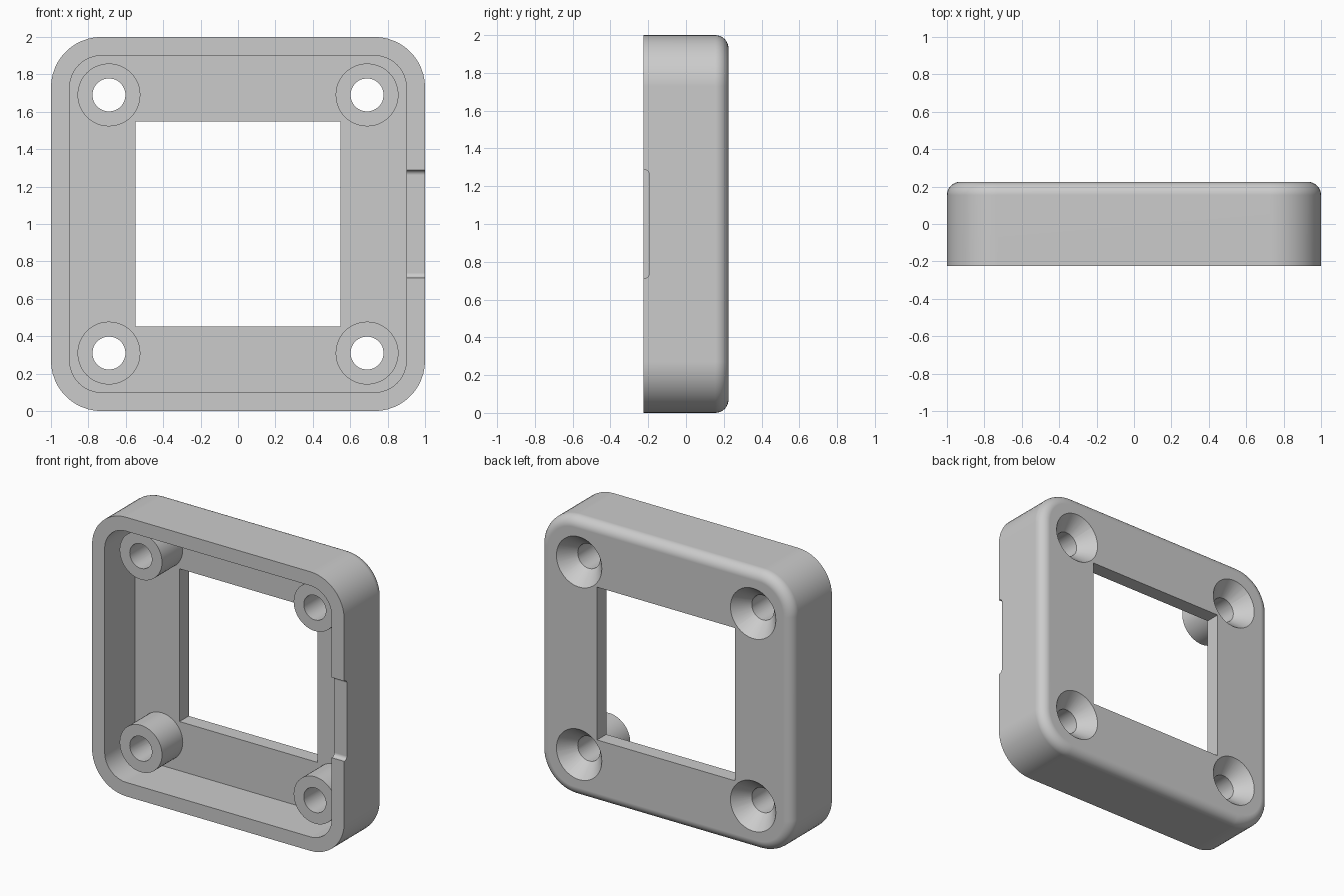
import bpy, bmesh, math
from mathutils import Matrix, Vector

if "Cube" in bpy.data.objects:
    bpy.data.objects.remove(bpy.data.objects["Cube"], do_unlink=True)

MID = 1.0               # height of the centre
FRONT, BACK = -0.225, 0.225
FLOOR = 0.12            # inside face of the back panel
BOSS_FRONT = -0.115
SCREW = 0.69            # screw offset from the centre
HOLE_R = 0.088
FILLET = 0.07

grey = bpy.data.materials.new("plain_grey")
grey.use_nodes = True
colour = (0.6, 0.6, 0.6, 1)
grey.diffuse_color = colour
grey.node_tree.nodes["Principled BSDF"].inputs["Base Color"].default_value = colour


def finish(name, bm):
    bmesh.ops.recalc_face_normals(bm, faces=bm.faces)
    mesh = bpy.data.meshes.new(name)
    bm.to_mesh(mesh)
    bm.free()
    mesh.materials.append(grey)
    obj = bpy.data.objects.new(name, mesh)
    bpy.context.collection.objects.link(obj)
    return obj


def rounded_rect(half_x, half_z, radius, steps=12):
    """Outline in the XZ plane with rounded corners."""
    points = []
    for i, (sx, sz) in enumerate([(1, 1), (-1, 1), (-1, -1), (1, -1)]):
        for k in range(steps + 1):
            a = math.pi / 2 * (i + k / steps)
            points.append((sx * (half_x - radius) + radius * math.cos(a),
                           sz * (half_z - radius) + radius * math.sin(a)))
    return points


def loft(name, rings):
    """Closed solid through rings of (y, half size, corner radius)."""
    bm = bmesh.new()
    loops = [[bm.verts.new((x, y, z + MID)) for x, z in rounded_rect(half, half, r)]
             for y, half, r in rings]
    for a, b in zip(loops, loops[1:]):
        for i in range(len(a)):
            j = (i + 1) % len(a)
            bm.faces.new((a[i], a[j], b[j], b[i]))
    bm.faces.new(loops[0])
    bm.faces.new(loops[-1])
    return finish(name, bm)


def cylinder(name, x, z, y0, y1, r0, r1):
    """Round solid along y, radius r0 at y0 and r1 at y1."""
    bm = bmesh.new()
    place = Matrix.Translation((x, (y0 + y1) / 2, z)) @ Matrix.Rotation(-math.pi / 2, 4, "X")
    bmesh.ops.create_cone(bm, cap_ends=True, segments=48, radius1=r0, radius2=r1,
                          depth=y1 - y0, matrix=place)
    return finish(name, bm)


def box(name, size, centre):
    bm = bmesh.new()
    bmesh.ops.create_cube(bm, size=1,
                          matrix=Matrix.Translation(centre) @ Matrix.Diagonal((*size, 1)))
    return finish(name, bm)


def combine(target, tool, operation):
    mod = target.modifiers.new(operation.lower(), "BOOLEAN")
    mod.operation, mod.object, mod.solver = operation, tool, "EXACT"
    bpy.context.view_layer.objects.active = target
    bpy.ops.object.modifier_apply(modifier=mod.name)
    bpy.data.objects.remove(tool, do_unlink=True)


# Housing shell with a rounded back edge
rings = [(FRONT, 1, 0.27)]
for k in range(9):
    a = math.pi / 2 * k / 8
    inset = FILLET * (1 - math.cos(a))
    rings.append((BACK - FILLET + FILLET * math.sin(a), 1 - inset, 0.27 - inset))
housing = loft("housing", rings)

# Open cavity at the front
combine(housing, loft("cavity_cutter", [(FRONT - 0.1, 0.9, 0.17), (FLOOR, 0.9, 0.17)]), "DIFFERENCE")

# Square window through the back panel
combine(housing, box("window_cutter", (1.095, 0.6, 1.095), (0, BACK, MID)), "DIFFERENCE")

# Screw bosses, countersinks and through holes
for sx in (-1, 1):
    for sz in (-1, 1):
        x, z = sx * SCREW, MID + sz * SCREW
        combine(housing, cylinder("boss", x, z, BOSS_FRONT, FLOOR + 0.03, 0.168, 0.168), "UNION")
        combine(housing, cylinder("hole_cutter", x, z, -0.4, 0.4, HOLE_R, HOLE_R), "DIFFERENCE")
        slope = (0.18 - HOLE_R) / 0.11
        combine(housing, cylinder("countersink_cutter", x, z, BACK - 0.11, BACK + 0.05,
                                  HOLE_R, 0.18 + 0.05 * slope), "DIFFERENCE")

# Shallow rounded notch in the left rim
bm = bmesh.new()
outline = rounded_rect(0.03, 0.2875, 0.026, 6)
face = bm.faces.new([bm.verts.new((0.85, FRONT + y, MID + z)) for y, z in outline])
side = bmesh.ops.extrude_face_region(bm, geom=[face])
bmesh.ops.translate(bm, vec=Vector((0.3, 0, 0)),
                    verts=[v for v in side["geom"] if isinstance(v, bmesh.types.BMVert)])
combine(housing, finish("notch_cutter", bm), "DIFFERENCE")

# Smooth shading with crisp edges
bpy.ops.object.select_all(action="DESELECT")
housing.select_set(True)
bpy.context.view_layer.objects.active = housing
bpy.ops.object.shade_smooth_by_angle(angle=math.radians(30))
weighted = housing.modifiers.new("even_shading", "WEIGHTED_NORMAL")
weighted.keep_sharp = True
